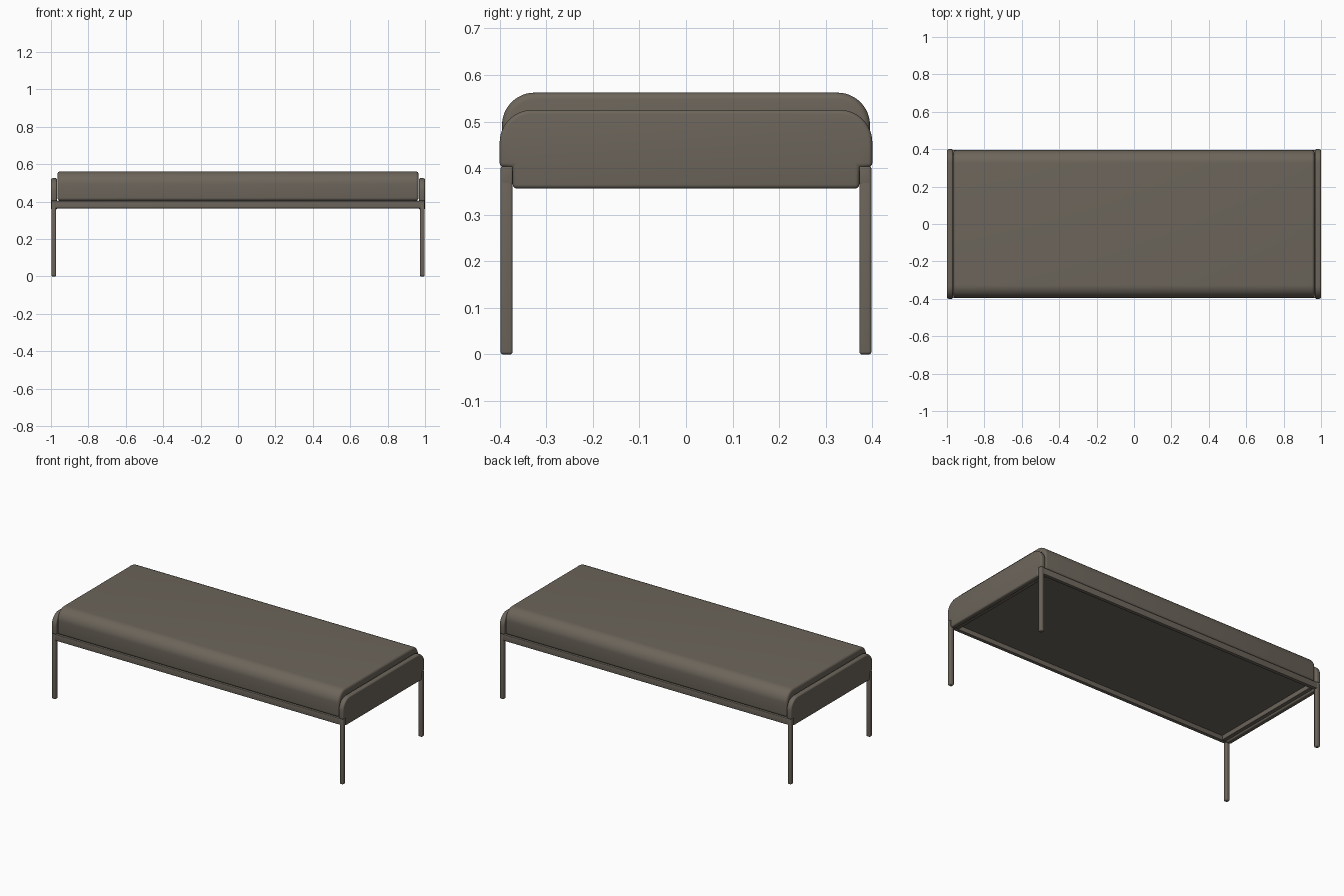
import bpy, bmesh, math

if "Cube" in bpy.data.objects:
    bpy.data.objects.remove(bpy.data.objects["Cube"])

mat = bpy.data.materials.new("warm grey brown")
mat.diffuse_color = (0.150, 0.130, 0.104, 1)
mat.use_nodes = True
mat.node_tree.nodes["Principled BSDF"].inputs["Base Color"].default_value = mat.diffuse_color


def finish(name, bm, bevel, segs=4):
    bmesh.ops.recalc_face_normals(bm, faces=bm.faces)
    me = bpy.data.meshes.new(name)
    bm.to_mesh(me)
    bm.free()
    ob = bpy.data.objects.new(name, me)
    bpy.context.collection.objects.link(ob)
    me.materials.append(mat)
    bpy.ops.object.select_all(action='DESELECT')
    ob.select_set(True)
    bpy.context.view_layer.objects.active = ob
    if bevel:
        mod = ob.modifiers.new("soft edges", 'BEVEL')
        mod.width, mod.segments = bevel, segs
        mod.limit_method, mod.angle_limit = 'ANGLE', math.radians(40)
        bpy.ops.object.modifier_apply(modifier=mod.name)
    bpy.ops.object.shade_smooth_by_angle(angle=math.radians(35))
    return ob


def extrude_x(name, profile, x0, x1, bevel):
    """Sweep a closed (y, z) outline from x0 to x1."""
    bm = bmesh.new()
    face = bm.faces.new([bm.verts.new((x0, y, z)) for y, z in profile])
    new = bmesh.ops.extrude_face_region(bm, geom=[face])["geom"]
    verts = [v for v in new if isinstance(v, bmesh.types.BMVert)]
    bmesh.ops.translate(bm, verts=verts, vec=(x1 - x0, 0, 0))
    return finish(name, bm, bevel)


def box(name, lo, hi, bevel):
    ys, zs = (lo[1], hi[1]), (lo[2], hi[2])
    outline = [(ys[0], zs[0]), (ys[1], zs[0]), (ys[1], zs[1]), (ys[0], zs[1])]
    return extrude_x(name, outline, lo[0], hi[0], bevel)


def arch(half, top, r, steps=12):
    """Rounded upper corners, from the +y side over to the -y side."""
    pts = []
    for side, start in ((1, 0), (-1, 90)):
        for i in range(steps + 1):
            a = math.radians(start + 90 * i / steps)
            pts.append((side * (half - r) + r * math.cos(a), top - r + r * math.sin(a)))
    return pts


# Mattress cushion
extrude_x("cushion", [(-0.395, 0.405), (0.395, 0.405)] + arch(0.395, 0.562, 0.07),
          -0.965, 0.965, 0.015)

# Padded end panels, notched around the legs
notched = [(0.372, 0.402), (0.40, 0.402)] + arch(0.40, 0.525, 0.07)
notched += [(-0.40, 0.402), (-0.372, 0.402), (-0.372, 0.356), (0.372, 0.356)]
for s, side in ((-1, "left"), (1, "right")):
    x0, x1 = sorted((s * 0.967, s * 1.0))
    extrude_x(side + "_end_panel", notched, x0, x1, 0.009)
    # End rails inside the panels
    x0, x1 = sorted((s * 0.942, s * 0.967))
    box(side + "_end_rail", (x0, -0.372, 0.364), (x1, 0.372, 0.405), 0.003)
    # Legs
    for t, end in ((-1, "front"), (1, "back")):
        x0, x1 = sorted((s * 0.973, s * 0.998))
        y0, y1 = sorted((t * 0.372, t * 0.398))
        box(f"{end}_{side}_leg", (x0, y0, 0), (x1, y1, 0.405), 0.006)

# Long rails
for t, end in ((-1, "front"), (1, "back")):
    y0, y1 = sorted((t * 0.372, t * 0.396))
    box(end + "_rail", (-0.998, y0, 0.364), (0.998, y1, 0.404), 0.004)

# Base board under the cushion
box("base_board", (-0.95, -0.38, 0.392), (0.95, 0.38, 0.408), 0)
